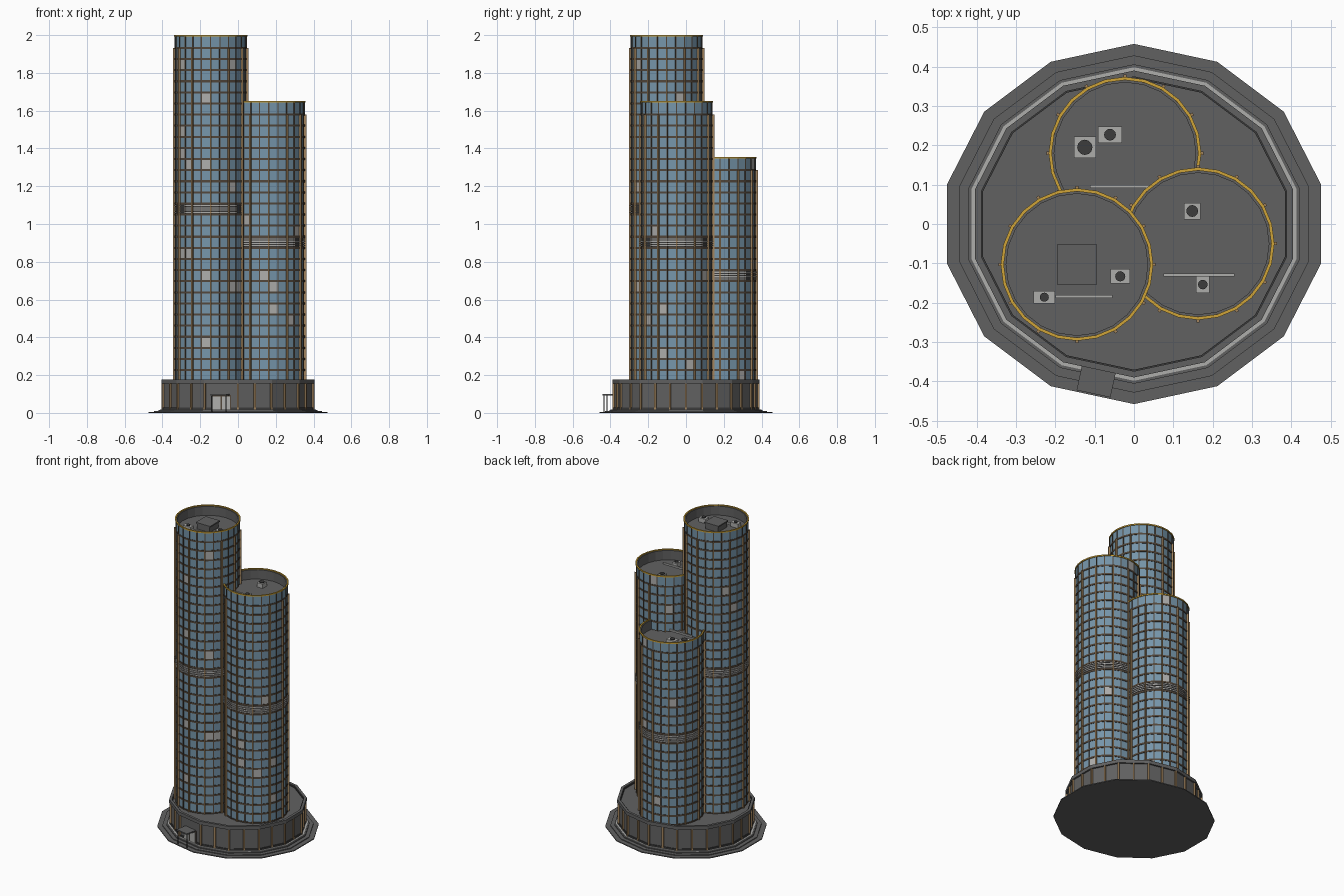
import bpy, bmesh, math, random
from mathutils import Matrix, Vector

if "Cube" in bpy.data.objects:
    bpy.data.objects.remove(bpy.data.objects["Cube"])

random.seed(4)


def material(name, rgb):
    m = bpy.data.materials.new(name)
    m.diffuse_color = (*rgb, 1)
    m.use_nodes = True
    m.node_tree.nodes["Principled BSDF"].inputs["Base Color"].default_value = m.diffuse_color
    return m


GLASS = material("blue_glass", (0.18, 0.30, 0.40))
LIGHT = material("light_grey", (0.42, 0.42, 0.41))
DARK = material("dark_grey", (0.12, 0.12, 0.12))
BRONZE = material("dark_bronze", (0.085, 0.062, 0.043))
TAN = material("tan_fin", (0.36, 0.23, 0.11))
GOLD = material("gold_trim", (0.62, 0.37, 0.04))
CHARCOAL = material("charcoal", (0.045, 0.045, 0.045))


def finish(name, bm, *mats):
    me = bpy.data.meshes.new(name)
    bm.to_mesh(me)
    bm.free()
    for m in mats:
        me.materials.append(m)
    ob = bpy.data.objects.new(name, me)
    bpy.context.collection.objects.link(ob)
    return ob


def loop(bm, n, rx, ry, z, c):
    return [bm.verts.new((c[0] + rx * math.cos(a), c[1] + ry * math.sin(a), z))
            for a in (-math.pi / 2 + 2 * math.pi * k / n for k in range(n))]


def bridge(bm, a, b):
    n = len(a)
    return [bm.faces.new((a[k], a[(k + 1) % n], b[(k + 1) % n], b[k])) for k in range(n)]


def add_prism(bm, n, rx, ry, z0, z1, c=(0, 0)):
    lo, hi = loop(bm, n, rx, ry, z0, c), loop(bm, n, rx, ry, z1, c)
    bridge(bm, lo, hi)
    bm.faces.new(hi)
    bm.faces.new(lo[::-1])


def add_ring(bm, n, ro, ri, z0, z1, c=(0, 0), sy=1.0):
    """Hollow ring; inner faces get material slot 1, returns the outer faces."""
    ol, oh = loop(bm, n, ro, ro * sy, z0, c), loop(bm, n, ro, ro * sy, z1, c)
    il, ih = loop(bm, n, ri, ri * sy, z0, c), loop(bm, n, ri, ri * sy, z1, c)
    outer = bridge(bm, ol, oh)
    for f in bridge(bm, ih, il) + bridge(bm, oh, ih) + bridge(bm, il, ol):
        f.material_index = 1
    return outer


def add_box(bm, c, size, rot=0.0):
    mat = Matrix.Translation(c) @ Matrix.Rotation(rot, 4, 'Z') @ Matrix.Diagonal((*size, 1))
    bmesh.ops.create_cube(bm, size=1, matrix=mat)


def box(name, mat, c, size, rot=0.0):
    bm = bmesh.new()
    add_box(bm, c, size, rot)
    return finish(name, bm, mat)


def prism(name, mat, *args):
    bm = bmesh.new()
    add_prism(bm, *args)
    return finish(name, bm, mat)


def ring(name, mat, *args):
    bm = bmesh.new()
    add_ring(bm, *args)
    return finish(name, bm, mat, mat)


# Stepped plinth and podium, a squashed 14-sided plan
SY = 0.94
for i, (r, z0, z1) in enumerate([(0.487, 0, 0.006), (0.456, 0.006, 0.011), (0.432, 0.011, 0.016)]):
    prism(f"plinth_step_{i}", DARK, 14, r, r * SY, z0, z1)
ring("ground_light_strip", LIGHT, 14, 0.424, 0.412, 0.016, 0.019, (0, 0), SY)
prism("podium_wall", DARK, 14, 0.404, 0.404 * SY, 0.016, 0.166)
ring("podium_base_band", CHARCOAL, 14, 0.409, 0.400, 0.016, 0.028, (0, 0), SY)
ring("podium_parapet", DARK, 14, 0.415, 0.398, 0.156, 0.178, (0, 0), SY)
ring("podium_parapet_inner", CHARCOAL, 14, 0.400, 0.394, 0.16, 0.174, (0, 0), SY)

# Podium fins at corners and side middles
bm = bmesh.new()
corner = lambda k: Vector((0.406 * math.sin(2 * math.pi * k / 14), -0.406 * SY * math.cos(2 * math.pi * k / 14)))
for k in range(14):
    a, b = corner(k), corner(k + 1)
    for p in (a, (a + b) / 2):
        if k != 13 or p is a:      # leave the entrance side clear
            add_box(bm, (p.x, p.y, 0.088), (0.014, 0.010, 0.138), math.atan2(p.y, p.x))
finish("podium_fins", bm, TAN)

# Entrance doors and canopy on the front side left of centre
p = (corner(13) + corner(14)) / 2
edge = corner(14) - corner(13)
rot = math.atan2(edge.y, edge.x)
entrance = Matrix.Translation((p.x, p.y, 0)) @ Matrix.Rotation(rot, 4, 'Z')
for name, mat, c, size in [
        ("entrance_frame", BRONZE, (0, 0, 0.056), (0.104, 0.008, 0.08)),
        ("door_left", LIGHT, (-0.026, -0.004, 0.053), (0.044, 0.006, 0.068)),
        ("door_right", LIGHT, (0.026, -0.004, 0.053), (0.044, 0.006, 0.068)),
        ("canopy", DARK, (0, -0.028, 0.096), (0.088, 0.085, 0.008)),
        ("canopy_post_left", CHARCOAL, (-0.038, -0.064, 0.05), (0.005, 0.005, 0.088)),
        ("canopy_post_right", CHARCOAL, (0.038, -0.064, 0.05), (0.005, 0.005, 0.088))]:
    box(name, mat, entrance @ Vector(c), size, rot)

# Towers
N, BASE, STEP, R = 24, 0.168, 0.0588, 0.188


def tower(name, c, floors, top):
    roof = BASE + floors * STEP
    mech = floors // 2
    # glass panes, a few of them light
    bm = bmesh.new()
    rows = [loop(bm, N, R, R, BASE + STEP * k, c) for k in range(floors + 1)]
    for k in range(floors):
        for f in bridge(bm, rows[k], rows[k + 1]):
            f.material_index = 2 if k == mech else int(random.random() < 0.035)
    finish(name + "_glass", bm, GLASS, LIGHT, CHARCOAL)
    # floor bands
    bm = bmesh.new()
    for k in range(floors + 1):
        z = BASE + STEP * k
        add_ring(bm, N, R + 0.003, R - 0.004, z - 0.0055, z + 0.0055, c)
    finish(name + "_floor_bands", bm, BRONZE, BRONZE)
    # louvres of the plant floor
    bm = bmesh.new()
    for j in range(4):
        z = BASE + STEP * mech + 0.0118 * (j + 1)
        add_ring(bm, N, R + 0.005, R - 0.004, z - 0.003, z + 0.003, c)
    finish(name + "_louvres", bm, LIGHT, LIGHT)
    # mullions at every corner, projecting fins at every second
    mull, fins = bmesh.new(), bmesh.new()
    for k in range(N):
        a = -math.pi / 2 + 2 * math.pi * k / N
        d = Vector((math.cos(a), math.sin(a)))
        q = Vector(c) + d * R
        add_box(mull, (q.x, q.y, (BASE + top - 0.006) / 2), (0.007, 0.006, top - 0.006 - BASE), a)
        if k % 2 == 0:
            q = Vector(c) + d * (R + 0.004)
            add_box(fins, (q.x, q.y, (BASE + roof) / 2), (0.016, 0.008, roof - BASE), a)
    finish(name + "_mullions", mull, BRONZE)
    finish(name + "_fins", fins, TAN)
    # crown parapet, roof slab and gold rim
    bm = bmesh.new()
    for f in add_ring(bm, N, R + 0.001, R - 0.008, roof, top - 0.006, c):
        f.material_index = 2 if random.random() < 0.08 else 0
    finish(name + "_crown", bm, GLASS, DARK, LIGHT)
    prism(name + "_roof", DARK, N, R - 0.002, R - 0.002, roof - 0.01, roof + 0.004, c)
    ring(name + "_rim", GOLD, N, R + 0.006, R - 0.002, top - 0.008, top, c)
    return roof + 0.004


def unit(name, x, y, z, sx, sy):
    box(name, LIGHT, (x, y, z + 0.014), (sx, sy, 0.028))
    r = min(sx, sy) * 0.36
    prism(name + "_fan", CHARCOAL, 12, r, r, z + 0.028, z + 0.033, (x, y))


def pipe(name, x0, x1, y, z):
    box(name, LIGHT, ((x0 + x1) / 2, y, z + 0.008), (x1 - x0, 0.008, 0.010))


za = tower("tall_tower", (-0.145, -0.103), 30, 2.0)
zb = tower("middle_tower", (0.163, -0.05), 24, 1.65)
zc = tower("low_tower", (-0.023, 0.18), 19, 1.355)

# Rooftop equipment
box("penthouse", DARK, (-0.145, -0.103, za + 0.018), (0.09, 0.09, 0.036))
box("penthouse_lid", DARK, (-0.145, -0.103, za + 0.040), (0.102, 0.102, 0.008))
for i, u in enumerate([(-0.035, -0.133, za, 0.05, 0.036), (-0.228, -0.186, za, 0.055, 0.032),
                       (0.148, 0.033, zb, 0.042, 0.042), (0.175, -0.154, zb, 0.034, 0.044),
                       (-0.125, 0.195, zc, 0.056, 0.054), (-0.061, 0.227, zc, 0.06, 0.042)]):
    unit(f"air_unit_{i}", *u)
pipe("tall_roof_pipe", -0.2, -0.055, -0.184, za)
pipe("middle_roof_pipe", 0.075, 0.255, -0.13, zb)
pipe("low_roof_pipe", -0.112, 0.05, 0.095, zc)
